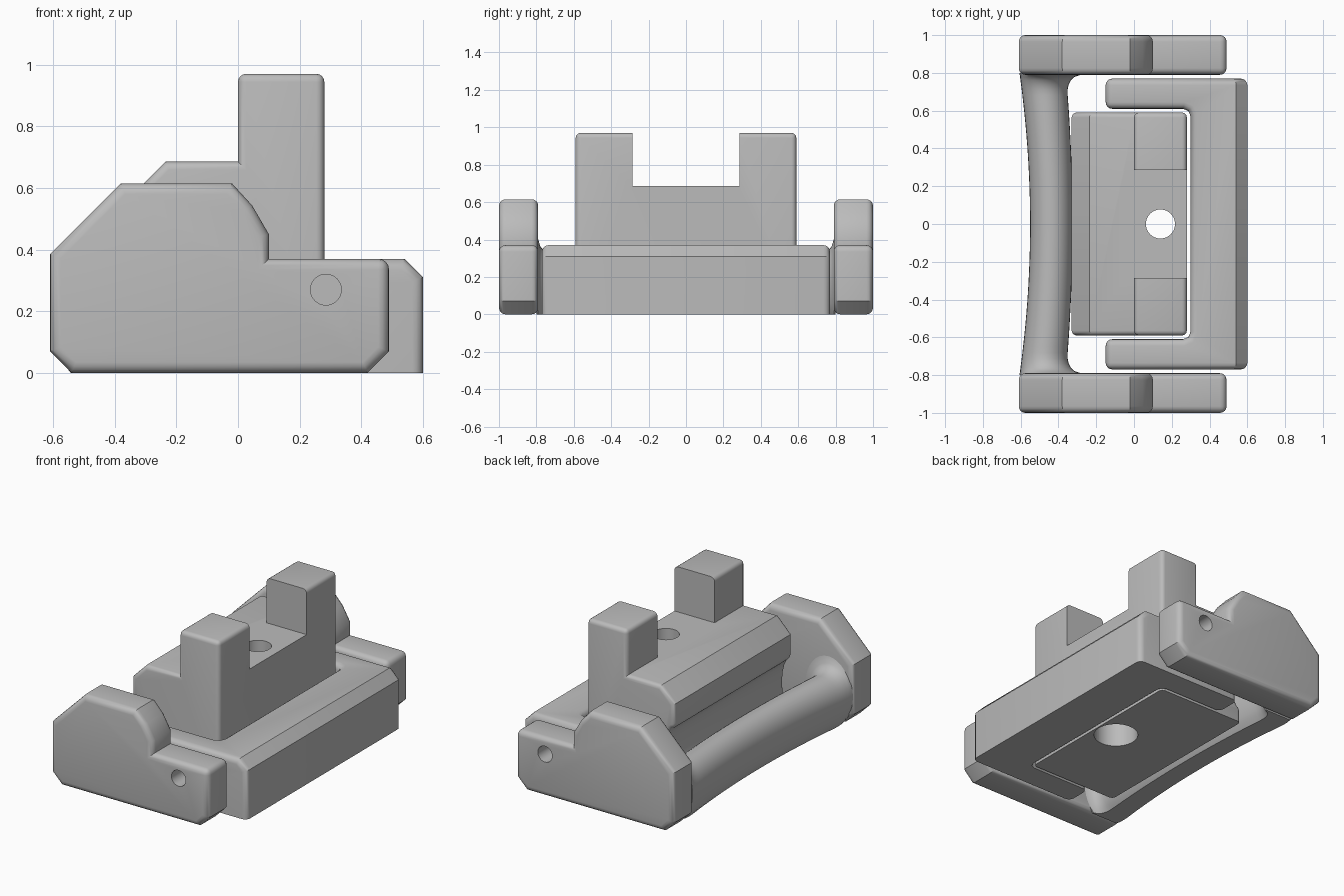
import bpy, bmesh, math
from mathutils import Vector, Matrix

old = bpy.data.objects.get("Cube")
if old:
    bpy.data.objects.remove(old, do_unlink=True)

grey = bpy.data.materials.new("plain grey")
grey.use_nodes = True
COLOUR = (0.5, 0.5, 0.5, 1)
grey.diffuse_color = COLOUR
grey.node_tree.nodes["Principled BSDF"].inputs["Base Color"].default_value = COLOUR


def finish(bm, name):
    bmesh.ops.recalc_face_normals(bm, faces=bm.faces)
    mesh = bpy.data.meshes.new(name)
    bm.to_mesh(mesh)
    bm.free()
    mesh.materials.append(grey)
    obj = bpy.data.objects.new(name, mesh)
    bpy.context.collection.objects.link(obj)
    return obj


def extrude(points, start, vec):
    """Close a flat outline and push it along vec."""
    bm = bmesh.new()
    face = bm.faces.new([bm.verts.new(Vector(p) + Vector(start)) for p in points])
    grown = bmesh.ops.extrude_face_region(bm, geom=[face])["geom"]
    bmesh.ops.translate(bm, vec=vec, verts=[v for v in grown if isinstance(v, bmesh.types.BMVert)])
    bmesh.ops.recalc_face_normals(bm, faces=bm.faces)
    return bm


def round_edges(bm, width, keep_base):
    """Round the sharp convex edges, optionally leaving the base crisp."""
    bm.normal_update()
    edges = [e for e in bm.edges
             if e.calc_face_angle_signed(0) > math.radians(50)
             and not (keep_base and all(v.co.z < 0.001 for v in e.verts))]
    bmesh.ops.bevel(bm, geom=edges, offset=width, segments=4, profile=0.5,
                    affect='EDGES', clamp_overlap=True)


def cylinder(r, centre, depth, along_y=False, r2=None):
    bm = bmesh.new()
    bmesh.ops.create_cone(bm, cap_ends=True, segments=40, radius1=r, radius2=r2 or r, depth=depth)
    if along_y:
        bmesh.ops.rotate(bm, verts=bm.verts, matrix=Matrix.Rotation(math.pi / 2, 3, 'X'))
    bmesh.ops.translate(bm, verts=bm.verts, vec=centre)
    return finish(bm, "cutter")


def box(centre, size):
    bm = bmesh.new()
    bmesh.ops.create_cube(bm, size=1)
    bmesh.ops.scale(bm, verts=bm.verts, vec=size)
    bmesh.ops.translate(bm, verts=bm.verts, vec=centre)
    return finish(bm, "cutter")


def cut(obj, cutter):
    cutter.hide_render = True
    mod = obj.modifiers.new("cut", 'BOOLEAN')
    mod.operation, mod.object, mod.solver = 'DIFFERENCE', cutter, 'EXACT'
    bpy.context.view_layer.objects.active = obj
    bpy.ops.object.modifier_apply(modifier=mod.name)
    bpy.data.objects.remove(cutter, do_unlink=True)


def smooth(obj):
    bpy.ops.object.select_all(action='DESELECT')
    obj.select_set(True)
    bpy.context.view_layer.objects.active = obj
    bpy.ops.object.shade_smooth_by_angle(angle=math.radians(30))


# Side cheeks with a stepped, chamfered outline and a pivot hole
cheek = [(-0.61, 0.07), (-0.54, 0), (0.42, 0), (0.49, 0.07), (0.49, 0.37), (0.1, 0.37),
         (0.1, 0.45), (0.046, 0.543), (-0.02, 0.615), (-0.38, 0.615), (-0.61, 0.385)]
for side, y0 in (("left", 0.79), ("right", -1)):
    bm = extrude([(x, 0, z) for x, z in cheek], (0, y0, 0), (0, 0.21, 0))
    round_edges(bm, 0.035, False)
    # "back" cheek is at +y, "front" cheek at -y
    obj = finish(bm, "back_cheek" if y0 > 0 else "front_cheek")
    cut(obj, cylinder(0.05, (0.285, math.copysign(0.9, y0), 0.27), 0.3, True))
    smooth(obj)

# U-shaped frame with a chamfered outer top edge
half = [(0.6, 0.77), (-0.15, 0.77), (-0.15, 0.61), (0.26, 0.61), (0.288, 0.598), (0.3, 0.57)]
plan = half + [(x, -y) for x, y in reversed(half)]
bm = extrude([(x, y, 0) for x, y in plan], (0, 0, 0), (0, 0, 0.37))
lip = [e for e in bm.edges if all(v.co.x > 0.59 and v.co.z > 0.3 for v in e.verts)]
bmesh.ops.bevel(bm, geom=lip, offset=0.06, segments=1, affect='EDGES')
round_edges(bm, 0.035, True)
frame = finish(bm, "frame")
for s in (1, -1):
    cut(frame, cylinder(0.05, (0.285, s * 0.77, 0.27), 0.1, True))
smooth(frame)

# Centre block with two posts and a hollowed back face
block = [(0.28, 0), (0.28, 0.97), (0, 0.97), (0, 0.685), (-0.235, 0.685), (-0.33, 0.59)]
for i in range(9):
    a = math.pi * i / 8
    block.append((-0.33 + 0.06 * math.sin(a), 0.27 + 0.17 * math.cos(a)))
block.append((-0.33, 0))
bm = extrude([(x, 0, z) for x, z in block], (0, -0.59, 0), (0, 1.18, 0))
round_edges(bm, 0.04, True)
obj = finish(bm, "centre_block")
cut(obj, box((0.2, 0, 0.885), (0.5, 0.57, 0.4)))
cut(obj, cylinder(0.077, (0.14, 0, 0.4), 1))
cut(obj, cylinder(0.13, (0.14, 0, 0.2), 0.44))
smooth(obj)

# Bowed handle bar flaring into the cheeks
bm = bmesh.new()
rings = []
COUNT, ROUND = 40, 32
for i in range(COUNT + 1):
    y = 0.8 * math.sin(math.pi * (i / COUNT - 0.5))
    t = abs(y) / 0.79
    d = min(1, max(0, (abs(y) - 0.69) / 0.1))
    flare = 0.08 * (1 - math.sqrt(1 - d * d))
    outer = -0.55 - 0.055 * t * t
    inner = -0.325 - 0.035 * t * t + flare
    top = 0.32 + flare
    ring = []
    for k in range(ROUND):
        a = 2 * math.pi * k / ROUND
        s = math.sin(a)
        z = 0.18 + (top - 0.18 if s > 0 else 0.22) * s
        ring.append(bm.verts.new(((outer + inner) / 2 + (inner - outer) / 2 * math.cos(a), y, max(0, z))))
    rings.append(ring)
for a, b in zip(rings, rings[1:]):
    for k in range(ROUND):
        n = (k + 1) % ROUND
        bm.faces.new((a[k], a[n], b[n], b[k]))
bm.faces.new(rings[0])
bm.faces.new(rings[-1])
smooth(finish(bm, "handle"))
